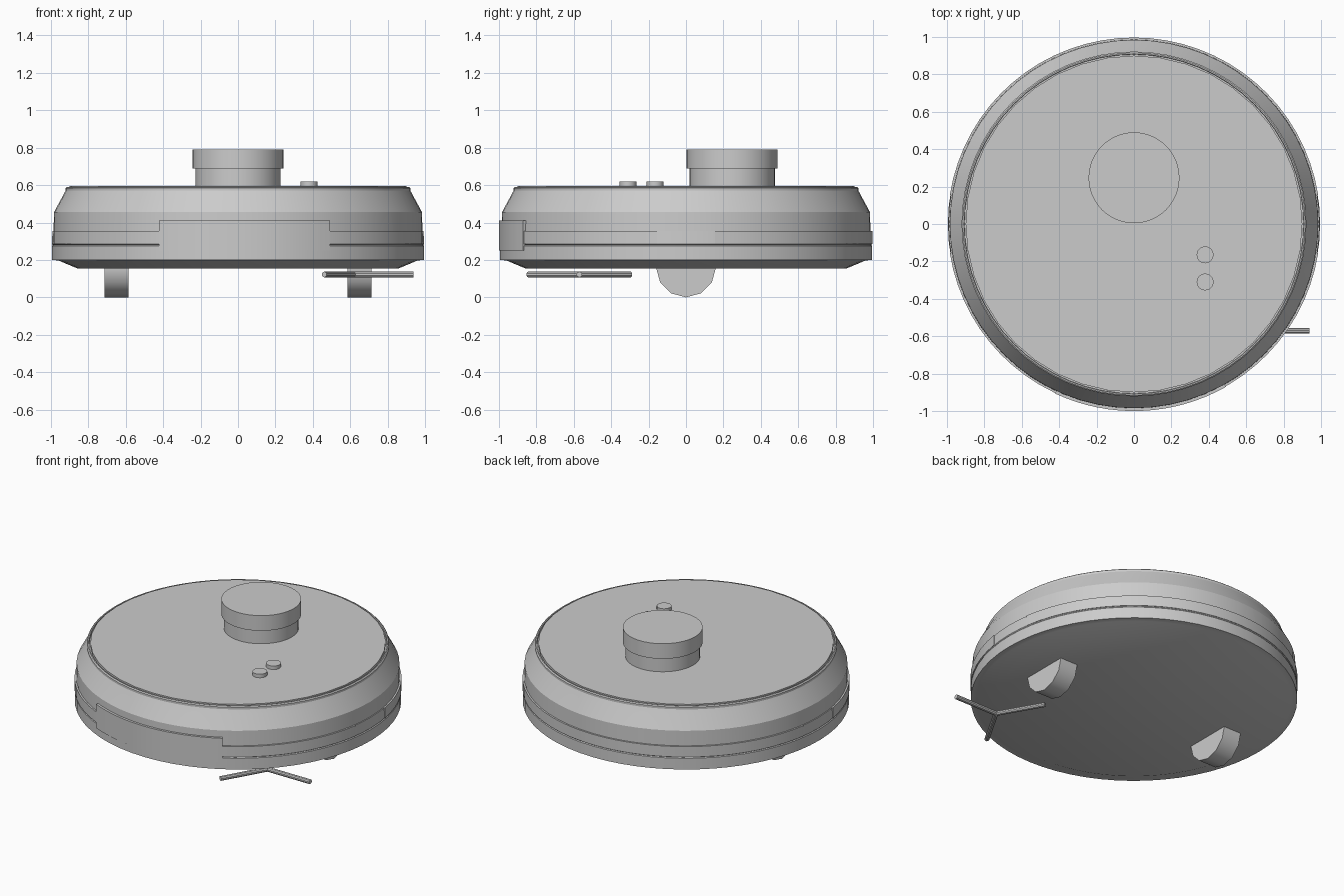
import bpy, bmesh, math
from mathutils import Matrix, Vector

if "Cube" in bpy.data.objects:
    bpy.data.objects.remove(bpy.data.objects["Cube"])

grey = bpy.data.materials.new("plain_grey")
grey.diffuse_color = (0.6, 0.6, 0.6, 1)
grey.use_nodes = True
grey.node_tree.nodes["Principled BSDF"].inputs["Base Color"].default_value = grey.diffuse_color


def finish(name, bm, angle=25):
    """Turn a bmesh into a named, smooth-shaded object with sharp edges kept."""
    bmesh.ops.recalc_face_normals(bm, faces=bm.faces)
    mesh = bpy.data.meshes.new(name)
    bm.to_mesh(mesh)
    bm.free()
    mesh.materials.append(grey)
    ob = bpy.data.objects.new(name, mesh)
    bpy.context.collection.objects.link(ob)
    bpy.ops.object.select_all(action='DESELECT')
    ob.select_set(True)
    bpy.context.view_layer.objects.active = ob
    bpy.ops.object.shade_smooth_by_angle(angle=math.radians(angle))
    return ob


def lathe(name, profile, centre=(0, 0), sides=64):
    """Revolve (radius, z) points round a vertical axis and cap both ends."""
    bm = bmesh.new()
    rings = []
    for r, z in profile:
        rings.append([bm.verts.new((centre[0] + r * math.cos(math.tau * i / sides),
                                    centre[1] + r * math.sin(math.tau * i / sides), z))
                      for i in range(sides)])
    for a, b in zip(rings, rings[1:]):
        for i in range(sides):
            j = (i + 1) % sides
            bm.faces.new((a[i], a[j], b[j], b[i]))
    bm.faces.new(rings[0])
    bm.faces.new(rings[-1])
    return finish(name, bm)


def arc_panel(name, a0, a1, r0, r1, z0, z1, steps=16):
    """Curved plate between two angles (degrees, measured from +x)."""
    bm = bmesh.new()
    sections = []
    for i in range(steps + 1):
        a = math.radians(a0 + (a1 - a0) * i / steps)
        sections.append([bm.verts.new((r * math.cos(a), r * math.sin(a), z))
                         for r, z in ((r0, z0), (r1, z0), (r1, z1), (r0, z1))])
    for s, t in zip(sections, sections[1:]):
        for k in range(4):
            m = (k + 1) % 4
            bm.faces.new((s[k], s[m], t[m], t[k]))
    bm.faces.new(sections[0])
    bm.faces.new(sections[-1])
    return finish(name, bm)


def rod(name, p, q, radius, sides):
    """Cylinder between two points."""
    p, q = Vector(p), Vector(q)
    d = q - p
    bm = bmesh.new()
    bmesh.ops.create_cone(bm, cap_ends=True, segments=sides, radius1=radius,
                          radius2=radius, depth=d.length)
    turn = d.to_track_quat('Z', 'Y').to_matrix().to_4x4()
    bm.transform(Matrix.Translation((p + q) / 2) @ turn)
    return finish(name, bm, 35)


# Round body with chamfered underside, stepped side and sloped shoulder
lathe("body", [(0.86, 0.155), (0.96, 0.197), (0.995, 0.2), (0.995, 0.275),
               (0.99, 0.28), (0.995, 0.285), (0.992, 0.355), (0.986, 0.355),
               (0.984, 0.455), (0.935, 0.545), (0.922, 0.57), (0.922, 0.584),
               (0.915, 0.59), (0.908, 0.59), (0.906, 0.575), (0.88, 0.575)])

# Top lid inside the thin rim groove
lathe("top_lid", [(0.9, 0.56), (0.9, 0.594)], sides=40)

# Front and rear side bands, leaving a gap above each wheel
arc_panel("rear_band", 9, 171, 0.97, 0.997, 0.285, 0.355, 32)
arc_panel("front_band", 189, 351, 0.97, 0.997, 0.285, 0.355, 32)

# Front bumper window
arc_panel("front_window", 245, 299.5, 0.96, 1.0, 0.25, 0.41)

# Sensor turret
lathe("turret_base", [(0.228, 0.59), (0.228, 0.69)], (0, 0.247), 48)
lathe("turret_cap", [(0.243, 0.688), (0.243, 0.79)], (0, 0.247), 48)

# Buttons
for i, y in enumerate((-0.165, -0.31)):
    lathe(f"button_{i + 1}", [(0.045, 0.585), (0.045, 0.618)], (0.38, y), 24)

# Drive wheels, half sunk in the body
for side, x in (("left", -0.65), ("right", 0.65)):
    rod(f"{side}_wheel", (x - 0.065, 0, 0.16), (x + 0.065, 0, 0.16), 0.16, 12)

# Three-armed side brush
for i in range(3):
    a = math.tau * i / 3
    rod(f"brush_arm_{i + 1}", (0.62, -0.57, 0.122),
        (0.62 + 0.318 * math.cos(a), -0.57 + 0.318 * math.sin(a), 0.122), 0.015, 10)
